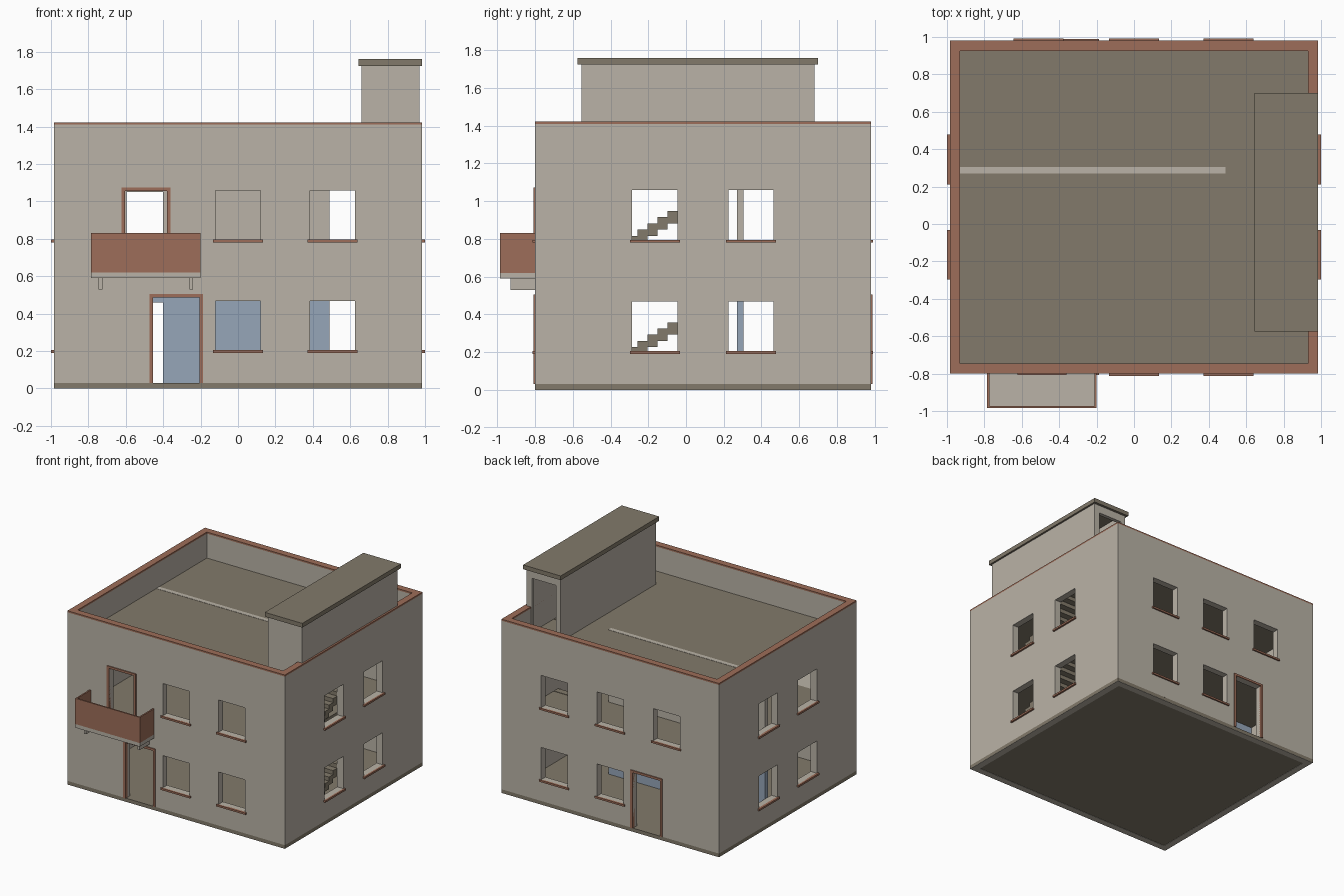
import bpy, bmesh

if "Cube" in bpy.data.objects:
    bpy.data.objects.remove(bpy.data.objects["Cube"], do_unlink=True)


def material(name, rgb):
    m = bpy.data.materials.new(name)
    m.use_nodes = True
    m.diffuse_color = (*rgb, 1)
    m.node_tree.nodes["Principled BSDF"].inputs["Base Color"].default_value = (*rgb, 1)
    return m


PLASTER = material("warm_plaster", (0.49, 0.45, 0.385))
TAUPE = material("taupe_concrete", (0.225, 0.195, 0.145))
CLAY = material("terracotta", (0.34, 0.155, 0.10))
BLUE = material("pale_blue", (0.305, 0.38, 0.485))


def finish(name, bm, mat):
    bmesh.ops.recalc_face_normals(bm, faces=bm.faces)
    me = bpy.data.meshes.new(name)
    bm.to_mesh(me)
    bm.free()
    me.materials.append(mat)
    bpy.context.collection.objects.link(bpy.data.objects.new(name, me))


def place(axis, u, v, t):
    return {"x": (t, u, v), "y": (u, t, v), "z": (u, v, t)}[axis]


def panel(name, axis, us, vs, ts, mat, holes=()):
    """Flat slab across an axis, spanning us by vs, with rectangular openings."""
    cu = sorted({*us, *(c for h in holes for c in h[:2])})
    cv = sorted({*vs, *(c for h in holes for c in h[2:])})
    bm = bmesh.new()
    grid = [[bm.verts.new(place(axis, u, v, ts[0])) for v in cv] for u in cu]
    for i in range(len(cu) - 1):
        for j in range(len(cv) - 1):
            mu, mv = (cu[i] + cu[i + 1]) / 2, (cv[j] + cv[j + 1]) / 2
            if not any(a < mu < b and c < mv < d for a, b, c, d in holes):
                bm.faces.new((grid[i][j], grid[i + 1][j], grid[i + 1][j + 1], grid[i][j + 1]))
    loose = [v for v in bm.verts if not v.link_faces]
    bmesh.ops.delete(bm, geom=loose, context="VERTS")
    ext = bmesh.ops.extrude_face_region(bm, geom=bm.faces[:])["geom"]
    bmesh.ops.translate(bm, vec=place(axis, 0, 0, ts[1] - ts[0]),
                        verts=[e for e in ext if isinstance(e, bmesh.types.BMVert)])
    finish(name, bm, mat)


def box(name, xs, ys, zs, mat):
    panel(name, "z", xs, ys, zs, mat)


# Main levels and footprint
X, FRONT, BACK, T = 0.985, -0.80, 0.98, 0.055
XI, FI, BI = X - T, FRONT + T, BACK - T
GROUND, STOREY = 0.03, 0.59
UPPER, ROOF, TOP = GROUND + STOREY, GROUND + 2 * STOREY, 1.41
INSIDE = (-XI, XI, FI, BI)


def window(u, level):
    return (u - 0.12, u + 0.12, level + 0.175, level + 0.438)


# Windows and doors of each facade
front_win = [window(u, z) for u in (0, 0.505) for z in (GROUND, UPPER)]
back_win = front_win + [window(-0.51, UPPER)]
side_win = [window(u, z) for u in (-0.165, 0.345) for z in (GROUND, UPPER)]
ground_door = (-0.455, -0.205, GROUND, 0.487)
balcony_door = (-0.605, -0.38, UPPER, 1.055)

# Outer walls, plinth and coping
walls = (GROUND, TOP)
panel("front_wall", "y", (-X, X), walls, (FRONT, FI), PLASTER, front_win + [ground_door, balcony_door])
panel("back_wall", "y", (-X, X), walls, (BI, BACK), PLASTER, back_win + [ground_door])
panel("left_wall", "x", (FI, BI), walls, (XI, X), PLASTER, side_win)
panel("right_wall", "x", (FI, BI), walls, (-X, -XI), PLASTER, side_win)
box("ground_slab", (-X, X), (FRONT, BACK), (0.002, GROUND), TAUPE)
panel("wall_footing", "z", (-X, X), (FRONT, BACK), (0, 0.002), PLASTER, [INSIDE])
panel("parapet_coping", "z", (-X, X), (FRONT, BACK), (TOP, 1.423), CLAY, [INSIDE])

# Upper floor and roof with the stair opening
stairwell = (0.69, XI, -0.25, 0.385)
for name, z in (("upper_floor", UPPER), ("roof_slab", ROOF)):
    panel(name, "z", (-XI, XI), (FI, BI), (z - 0.03, z), TAUPE, [stairwell])

# Inner partition on both storeys
for name, z, top, mat in (("ground_partition", GROUND, UPPER - 0.03, BLUE),
                          ("upper_partition", UPPER, ROOF + 0.002, PLASTER)):
    panel(name, "y", (-XI, 0.49), (z, top), (0.27, 0.306), mat, [(-0.595, -0.40, z, z + 0.43)])

# Window sills
for side, wins, axis, ts in (("front", front_win, "y", (FRONT - 0.014, FRONT + 0.005)),
                             ("back", back_win, "y", (BACK - 0.005, BACK + 0.012)),
                             ("left", side_win, "x", (X - 0.005, 1.0)),
                             ("right", side_win, "x", (-1.0, 0.005 - X))):
    for i, (a, b, c, d) in enumerate(wins):
        panel(f"{side}_sill_{i + 1}", axis, (a - 0.013, b + 0.013), (c - 0.015, c), ts, CLAY)

# Door frames
for name, door, ts in (("front_door_frame", ground_door, (FRONT - 0.008, FRONT + 0.02)),
                       ("back_door_frame", ground_door, (BACK - 0.02, BACK + 0.008)),
                       ("balcony_door_frame", balcony_door, (FRONT - 0.008, FRONT + 0.02))):
    a, b, c, d = door
    panel(name, "y", (a - 0.019, b + 0.019), (c, d + 0.018), ts, CLAY, [door])

# Balcony with parapet and brackets
bx, by, rail = (-0.785, -0.20), -0.985, (UPPER, 0.83)
box("balcony_slab", bx, (by, FRONT), (UPPER - 0.03, UPPER), PLASTER)
panel("balcony_parapet", "z", bx, (by, FRONT), rail, CLAY,
      [(bx[0] + 0.012, bx[1] - 0.012, by + 0.012, FRONT)])
for name, x in (("right_bracket", -0.735), ("left_bracket", -0.25)):
    box(name, (x - 0.01, x + 0.01), (-0.93, FRONT), (0.53, UPPER - 0.03), PLASTER)

# Stair flights, stepped above and below
STEPS, RUN, START = 18, 0.053, -0.575
rise = STOREY / STEPS
for name, base in (("lower_stairs", GROUND), ("upper_stairs", UPPER)):
    outline = []
    for i in range(STEPS):
        outline += [(i, i), (i, i + 1)]
    outline.append((STEPS, STEPS))
    for i in range(STEPS - 1, 0, -1):
        outline += [(i + 1, i - 1), (i, i - 1)]
    bm = bmesh.new()
    face = bm.faces.new([bm.verts.new((0.695, START + a * RUN, base + b * rise)) for a, b in outline])
    ext = bmesh.ops.extrude_face_region(bm, geom=[face])["geom"]
    bmesh.ops.translate(bm, vec=(XI - 0.695, 0, 0),
                        verts=[e for e in ext if isinstance(e, bmesh.types.BMVert)])
    finish(name, bm, TAUPE)

# Stair house on the roof
hx, hy, hz, w = (0.66, 0.97), (-0.555, 0.68), (ROOF, 1.725), 0.03
panel("stair_house_front", "y", hx, hz, (hy[0], hy[0] + w), PLASTER)
panel("stair_house_back", "y", hx, hz, (hy[1] - w, hy[1]), PLASTER, [(0.70, 0.92, ROOF, 1.66)])
panel("stair_house_right", "x", (hy[0] + w, hy[1] - w), hz, (hx[0], hx[0] + w), PLASTER)
panel("stair_house_left", "x", (hy[0] + w, hy[1] - w), (TOP, hz[1]), (XI, hx[1]), PLASTER)
box("stair_house_roof", (0.645, X), (-0.575, 0.70), (hz[1], 1.76), TAUPE)
